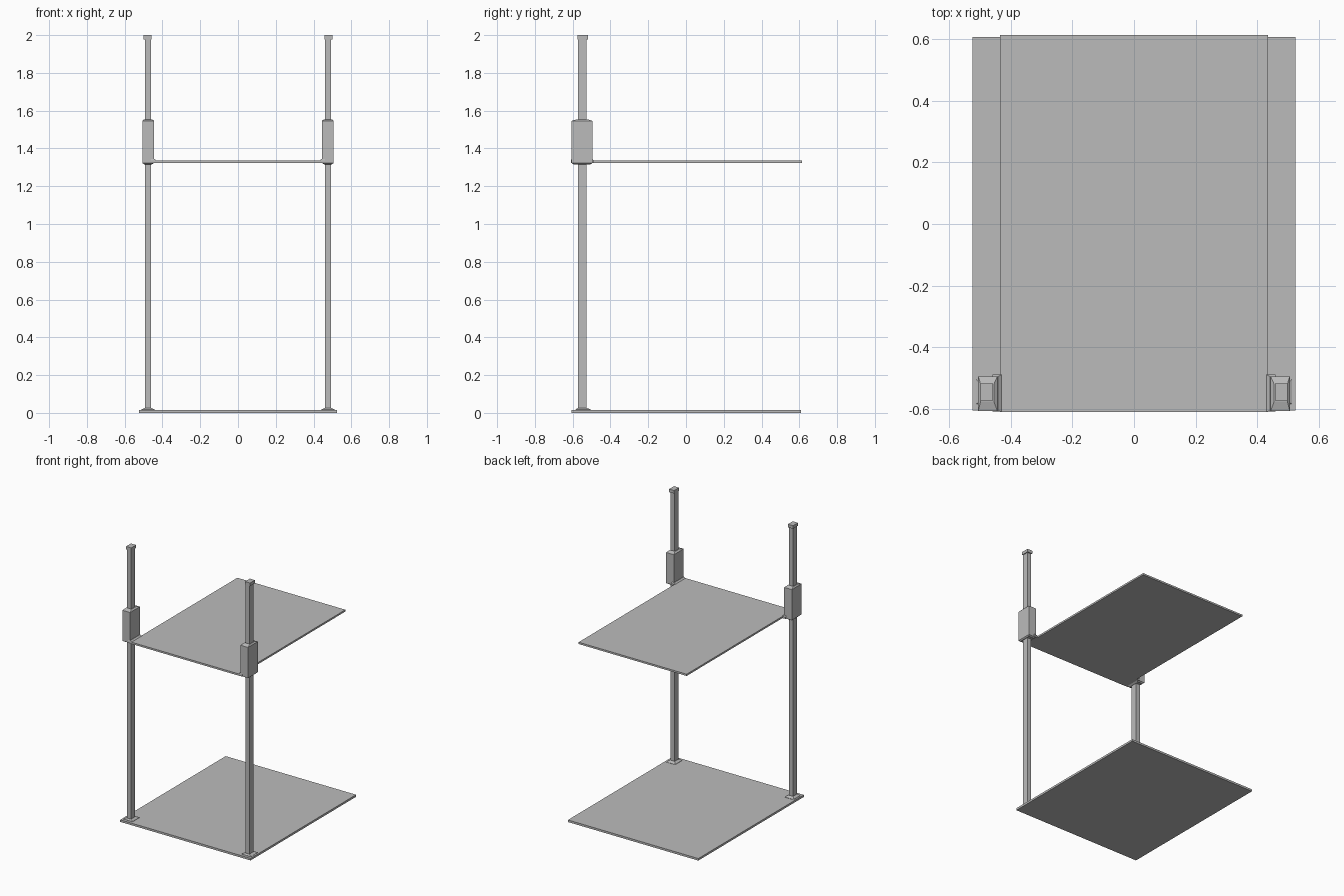
import bpy, bmesh

cube = bpy.data.objects.get("Cube")
if cube:
    bpy.data.objects.remove(cube, do_unlink=True)

# Single plain grey finish
GREY = (0.5, 0.5, 0.5, 1.0)
grey = bpy.data.materials.new("plain grey")
grey.use_nodes = True
grey.diffuse_color = GREY
bsdf = next(n for n in grey.node_tree.nodes if n.type == 'BSDF_PRINCIPLED')
bsdf.inputs["Base Color"].default_value = GREY
bsdf.inputs["Roughness"].default_value = 0.6


def loft(name, rings):
    """Closed solid through stacked rectangles (z, x0, x1, y0, y1)."""
    bm = bmesh.new()
    loops = [[bm.verts.new(p) for p in
              ((x0, y0, z), (x1, y0, z), (x1, y1, z), (x0, y1, z))]
             for z, x0, x1, y0, y1 in rings]
    bm.faces.new(loops[0][::-1])
    bm.faces.new(loops[-1])
    for low, high in zip(loops, loops[1:]):
        for i in range(4):
            j = (i + 1) % 4
            bm.faces.new((low[i], low[j], high[j], high[i]))
    bmesh.ops.recalc_face_normals(bm, faces=bm.faces)
    mesh = bpy.data.meshes.new(name)
    bm.to_mesh(mesh)
    bm.free()
    mesh.materials.append(grey)
    obj = bpy.data.objects.new(name, mesh)
    bpy.context.collection.objects.link(obj)
    return obj


def box(name, x0, x1, y0, y1, z0, z1):
    return loft(name, [(z0, x0, x1, y0, y1), (z1, x0, x1, y0, y1)])


# Floor slab and raised platform
box("base_plate", -0.525, 0.525, -0.605, 0.608, 0.0, 0.015)
box("lift_platform", -0.435, 0.435, -0.61, 0.614, 1.322, 1.335)

# Two guide posts, each with a foot, sliding carriage, bracket and end cap
for side, s in (("left", 1), ("right", -1)):
    def ring(z, inner, outer, y0, y1):
        a, b = sorted((s * inner, s * outer))
        return (z, a, b, y0, y1)

    loft(side + "_post", [ring(0.012, 0.46, 0.493, -0.573, -0.527),
                          ring(1.99, 0.46, 0.493, -0.573, -0.527)])
    # Sloping foot around the post
    loft(side + "_foot", [ring(0.013, 0.44, 0.513, -0.585, -0.503),
                          ring(0.017, 0.44, 0.513, -0.585, -0.503),
                          ring(0.025, 0.455, 0.498, -0.575, -0.522)])
    # Sliding carriage with chamfered ends
    loft(side + "_carriage", [ring(1.316, 0.455, 0.498, -0.595, -0.505),
                              ring(1.323, 0.444, 0.506, -0.607, -0.495),
                              ring(1.546, 0.444, 0.506, -0.607, -0.495),
                              ring(1.554, 0.455, 0.498, -0.577, -0.52)])
    # Bracket joining the carriage to the platform
    loft(side + "_bracket", [ring(1.322, 0.43, 0.46, -0.609, -0.489),
                             ring(1.335, 0.43, 0.46, -0.609, -0.489),
                             ring(1.343, 0.441, 0.46, -0.607, -0.495)])
    # Cap overhanging the post to the outside and the back
    loft(side + "_cap", [ring(1.978, 0.458, 0.499, -0.574, -0.518),
                         ring(2.0, 0.458, 0.499, -0.574, -0.518)])
